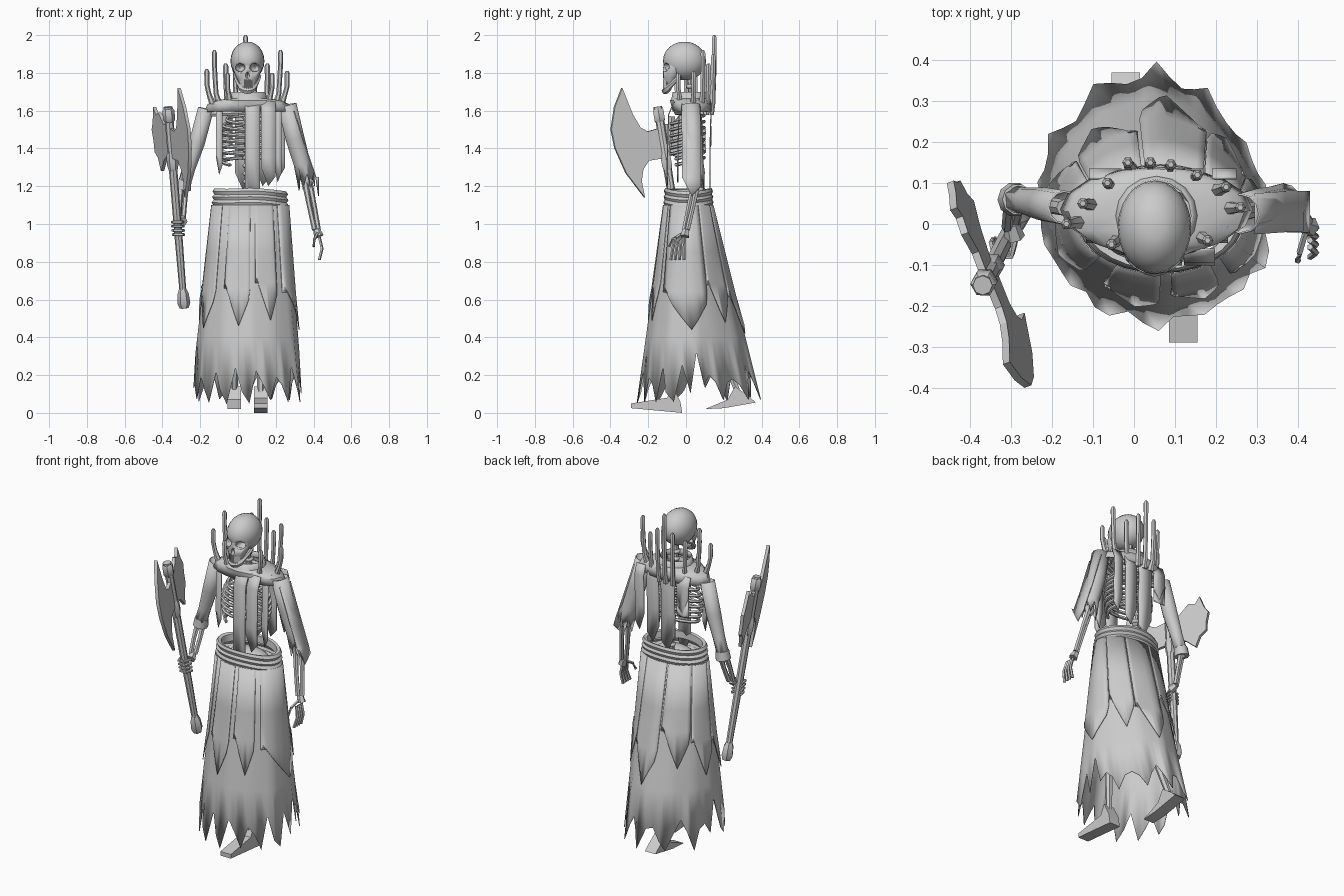
import bpy, bmesh, random
from math import sin, cos, pi
from mathutils import Vector as V

random.seed(4)
if "Cube" in bpy.data.objects:
    bpy.data.objects.remove(bpy.data.objects["Cube"])

grey = bpy.data.materials.new("pale_grey")
grey.use_nodes = True
grey.diffuse_color = (0.6, 0.6, 0.6, 1)
grey.node_tree.nodes["Principled BSDF"].inputs["Base Color"].default_value = grey.diffuse_color


def build(name, verts, faces, thick=0, angle=0.7):
    me = bpy.data.meshes.new(name)
    me.from_pydata([tuple(v) for v in verts], [], faces)
    bm = bmesh.new()
    bm.from_mesh(me)
    bmesh.ops.recalc_face_normals(bm, faces=bm.faces)
    bm.to_mesh(me)
    bm.free()
    me.materials.append(grey)
    ob = bpy.data.objects.new(name, me)
    bpy.context.collection.objects.link(ob)
    if thick:
        ob.modifiers.new("cloth", "SOLIDIFY").thickness = thick
    bpy.ops.object.select_all(action="DESELECT")
    ob.select_set(True)
    bpy.context.view_layer.objects.active = ob
    bpy.ops.object.shade_smooth_by_angle(angle=angle)
    return ob


def loft(name, rings, closed=True, caps=True, thick=0):
    """Skin between rings with equal numbers of points."""
    n, m = len(rings[0]), len(rings)
    faces = []
    for i in range(m - 1):
        a, b = i * n, (i + 1) * n
        for j in range(n if closed else n - 1):
            k = (j + 1) % n
            faces.append((a + j, a + k, b + k, b + j))
    if caps and closed:
        faces += [tuple(range(n)), tuple(range((m - 1) * n, m * n))]
    return build(name, [p for r in rings for p in r], faces, thick)


def ellipse(cx, cy, z, rx, ry, n=20):
    return [V((cx + rx * cos(2 * pi * i / n), cy + ry * sin(2 * pi * i / n), z)) for i in range(n)]


def sweep(pts, radii, sides=6):
    pts, rings = [V(p) for p in pts], []
    for i, p in enumerate(pts):
        t = (pts[min(i + 1, len(pts) - 1)] - pts[max(i - 1, 0)]).normalized()
        up = V((0, 1, 0.1)) if abs(t.z) > 0.75 else V((0, 0, 1))
        u = t.cross(up).normalized()
        w = t.cross(u)
        r = radii[i] if isinstance(radii, (list, tuple)) else radii
        rings.append([p + r * (u * cos(2 * pi * k / sides) + w * sin(2 * pi * k / sides)) for k in range(sides)])
    return rings


def tube(name, pts, radii, sides=6):
    return loft(name, sweep(pts, radii, sides))


def prism(name, pts, offset):
    n, off = len(pts), V(offset) / 2
    verts = [V(p) - off for p in pts] + [V(p) + off for p in pts]
    faces = [tuple(range(n)), tuple(range(n, 2 * n))]
    faces += [(i, (i + 1) % n, n + (i + 1) % n, n + i) for i in range(n)]
    return build(name, verts, faces, angle=0.4)


def ball(name, c, r, seg=20):
    rings = [ellipse(c[0], c[1], c[2] + r[2] * cos(pi * i / 12), r[0] * sin(pi * i / 12),
                     r[1] * sin(pi * i / 12), seg) for i in range(12) if i]
    return loft(name, rings)


def ribbon(name, pts, width, side=(1, 0, 0)):
    """Hanging cloth with a torn point at its end."""
    s = V(side) * width / 2
    rings = [[V(p) - s, V(p), V(p) + s] for p in pts]
    rings[-1][0].z += 0.1
    rings[-1][2].z += 0.05
    return loft(name, rings, closed=False, thick=0.006)


# Skirt: an oval waist widening to an uneven hem that trails at the back
hem_outline = [(.345, .07), (.275, .2), (.18, .335), (.055, .4), (-.1, .345), (-.21, .22),
               (-.255, .07), (-.21, -.09), (-.1, -.21), (.06, -.26), (.21, -.21), (.325, -.11)]


def skirt_point(a, z, out=0):
    t = (1.1 - z) / 1.04
    f = (a / (2 * pi) * 12) % 12
    i = int(f)
    low = V(hem_outline[i]).lerp(V(hem_outline[(i + 1) % 12]), f - i)
    top = V((0.065 + 0.2 * cos(a), 0.012 + 0.127 * sin(a)))
    p = top.lerp(low, t) + V((cos(a), sin(a))) * out
    return V((p.x, p.y, z))


N = 48
angles = [2 * pi * i / N for i in range(N)]
hem = []
for i in range(N):
    back = i < N // 2
    up = (0, 0.7, 1, 0.5)[i % 4] if back else (0, 1, 0.4)[i % 3]
    hem.append(0.045 + random.uniform(0, 0.03) + up * random.uniform(0.12, 0.2))
for i in (0, N // 2):
    hem[i] = 0.32
rows = [[skirt_point(a, z) for a in angles] for z in (1.1, 0.85, 0.6, 0.4)]
rows.append([skirt_point(a, z) for a, z in zip(angles, hem)])
loft("skirt", rows, caps=False, thick=0.004)

# Loose overskirt panels lying close on the skirt
for i, (c, w, tip) in enumerate([(-1.85, 0.28, 0.46), (-1.2, 0.25, 0.49), (-0.2, 0.6, 0.44), (0.72, 0.3, 0.48),
                                 (1.4, 0.36, 0.42), (2.15, 0.35, 0.53), (2.85, 0.32, 0.47), (3.55, 0.36, 0.45)]):
    panel = [[skirt_point(c + w * k / 4, z, 0.007) for k in range(-4, 5)] for z in (1.1, 0.85, tip + 0.2)]
    panel.append([skirt_point(c + w * k / 4 * 0.9, tip + 0.045 * abs(k - 1), 0.012) for k in range(-4, 5)])
    loft("overskirt_panel_%d" % i, panel, closed=False, thick=0.004)

# Rolled belt, slightly askew
belt = [ellipse(0.065, 0.013, z, r, r * 0.65, 28) for z, r in (
    (1.095, 0.195), (1.11, 0.205), (1.125, 0.193), (1.14, 0.203), (1.153, 0.19), (1.17, 0.2), (1.185, 0.19),
    (1.18, 0.17), (1.14, 0.165))]
for ring in belt:
    for p in ring:
        p.z += 0.006 * sin(14 * p.x) - 0.05 * (p.x - 0.06)
loft("belt", belt, caps=False)
ball("pelvis", (0.06, 0.02, 1.1), (0.13, 0.08, 0.06))

# Legs and feet
tube("left_leg", [(0.12, 0, 1.1), (0.12, -0.07, 0.6), (0.12, -0.07, 0.1)], [0.025, 0.023, 0.018])
tube("right_leg", [(0, 0.02, 1.1), (-0.01, 0.08, 0.6), (-0.02, 0.27, 0.12)], [0.025, 0.023, 0.018])
for name, x, side in (
        ("left_foot", 0.12, [(-.29, .025), (-.02, 0), (-.03, .06), (-.07, .14), (-.1, .08), (-.29, .05)]),
        ("right_foot", -0.02, [(.1, .02), (.2, .025), (.37, .055), (.33, .09), (.26, .14), (.22, .07)])):
    prism(name, [(x, y, z) for y, z in side], (0.07, 0, 0))

# Spine, ribs and breastbone
tube("spine", [(0.05, 0.06, 1.1), (0.05, 0.075, 1.3), (0.05, 0.07, 1.5), (0.05, 0.03, 1.65), (0.05, 0.02, 1.8)], 0.016, 8)
for i in range(15):
    z = 1.14 + i * 0.042
    ball("vertebra_%d" % i, (0.05, 0.07 - max(0, z - 1.5) * 0.2, z), (0.026, 0.026, 0.015), 8)
tube("breastbone", [(0.05, -0.075, 1.57), (0.05, -0.09, 1.38)], [0.02, 0.012])
for i in range(8):
    w, reach = 0.15 - 0.0025 * (i - 4) ** 2, 1 if i < 6 else 0.75
    for s in (-1, 1):
        pts = []
        for k in range(11):
            a = pi * reach * k / 10
            pts.append((0.05 + s * w * sin(a), 0.008 + 0.088 * cos(a), 1.575 - i * 0.032 - 0.045 * (1 - cos(a)) / 2))
        tube("rib_%d_%s" % (i, "left" if s > 0 else "right"), pts, 0.0095, 5)

# Shoulder mantle and collar
loft("mantle", [ellipse(0.055, y, z, rx, ry, 16) for y, z, rx, ry in (
    (0.02, 1.7, 0.09, 0.09), (0.02, 1.665, 0.1, 0.097), (0.025, 1.655, 0.17, 0.11),
    (0.03, 1.635, 0.215, 0.11), (0.035, 1.595, 0.235, 0.105))], caps=False, thick=0.006)

# Hanging cloth on chest and back
for i, (x, w, end) in enumerate([(0.077, 0.08, 1.07), (0.16, 0.075, 1.2), (-0.1, 0.035, 1.26), (0.21, 0.04, 1.22)]):
    y = -0.095 if i < 2 else -0.04
    ribbon("chest_cloth_%d" % i, [(x, y + 0.03, 1.65), (x, y, 1.58), (x, y - 0.007, 1.35), (x, y - 0.007, end)], w)
for i, (x, w, end) in enumerate([(0.03, 0.09, 1.17), (0.13, 0.08, 1.2), (0.22, 0.06, 1.25), (-0.07, 0.08, 1.42)]):
    ribbon("back_cloth_%d" % i, [(x, 0.115, 1.64), (x, 0.135, 1.58), (x, 0.13, 1.4), (x, 0.13, end)], w)

# Spikes around the shoulders
for i, (x, y, top) in enumerate([(-.165, 0, 1.82), (-.125, .05, 1.92), (-.065, .1, 1.85), (-.015, .15, 1.9),
                                 (.04, .15, 2), (.09, .145, 1.9), (.155, .12, 1.85), (.225, .09, 1.92),
                                 (.26, .04, 1.81), (-.055, -.05, 1.8), (.18, -.04, 1.8)]):
    p, c = V((x, y, 0)), V((0.05, 0.03, 0))
    base, mid = c.lerp(p, 0.85), c.lerp(p, 0.95)
    low = 1.58 if y > 0.09 else 1.63
    tube("spike_%d" % i, [base + V((0, 0, low)), mid + V((0, 0, low + 0.06)), p + V((0, 0, top - 0.08)),
                          p + V((0, 0, top - 0.014)), p + V((0, 0, top))], [0.018, 0.013, 0.013, 0.014, 0.007])

# Skull with cut sockets, teeth and jaw
skull = ball("skull", (0.05, -0.008, 1.863), (0.09, 0.114, 0.103), 24)
face = loft("face", [ellipse(0.05, y, z, rx, ry, 16) for y, z, rx, ry in (
    (-0.085, 1.745, 0.042, 0.03), (-0.08, 1.775, 0.058, 0.042), (-0.065, 1.82, 0.076, 0.058), (-0.06, 1.88, 0.06, 0.05))])
holes = [ball("socket_cutter", (0.05 + s * 0.04, -0.115, 1.828), (0.027, 0.06, 0.022), 12) for s in (-1, 1)]
holes.append(ball("nose_cutter", (0.05, -0.125, 1.785), (0.011, 0.025, 0.017), 8))
for ob in (skull, face):
    bpy.context.view_layer.objects.active = ob
    for h in holes:
        cut = ob.modifiers.new("cut", "BOOLEAN")
        cut.operation, cut.object, cut.solver = "DIFFERENCE", h, "EXACT"
        bpy.ops.object.modifier_apply(modifier=cut.name)
for h in holes:
    bpy.data.objects.remove(h)
tube("jaw", [(0.05 + 0.062 * cos(a) * (1 - 0.2 * sin(a)), -0.03 - 0.08 * sin(a), 1.785 - 0.08 * sin(a)) for a in
             [pi * k / 10 for k in range(11)]], [0.012] * 3 + [0.019] * 5 + [0.012] * 3)
for k in range(8):
    a = pi * (0.22 + 0.08 * k)
    x, y = 0.05 + 0.042 * cos(a), -0.08 - 0.036 * sin(a)
    tube("tooth_%d" % k, [(x, y, 1.715), (x, y, 1.765)], 0.007, 4)


# Arms: sleeve, paired forearm bones and a hand
def arm(side, shoulder, elbow, wrist, fingers, r_top, r_hem, tear):
    sh, el, wr = V(shoulder), V(elbow), V(wrist)
    tube(side + "_upper_arm", [sh, el], 0.02, 8)
    tube(side + "_collarbone", [(0.05, -0.05, 1.59), sh], 0.014)
    ball(side + "_elbow", el, (0.028, 0.028, 0.035), 10)
    for k in (-1, 1):
        d = V((0.012 * k, 0.01 * k, 0))
        tube(side + "_forearm_%d" % k, [el + d, el.lerp(wr, 0.5) + d * 1.1, wr + d * 0.8], [0.017, 0.013, 0.014])
    rings = sweep([sh + V((0, 0, 0.03)), sh.lerp(el, 0.4), sh.lerp(el, 0.75), el], [r_top, r_top, r_hem, r_hem], 12)
    for i, p in enumerate(rings[-1]):
        p.z += tear * (i % 2) - tear * 0.5
    loft(side + "_sleeve", rings, caps=False, thick=0.005)
    tube(side + "_palm", [wr, wr.lerp(V(fingers[0][0]), 0.9)], [0.018, 0.026])
    for i, path in enumerate(fingers):
        tube("%s_finger_%d" % (side, i), path, 0.008, 5)


arm("left", (0.26, 0.025, 1.6), (0.365, 0.055, 1.23), (0.415, 0, 0.97),
    [[(0.43, y * 0.8, 0.93), (0.445, y, 0.87), (0.43, y * 1.15, 0.81)] for y in (-0.01, -0.03, -0.05, -0.07)]
    + [[(0.42, -0.02, 0.95), (0.405, -0.07, 0.92), (0.4, -0.09, 0.88)]], 0.05, 0.045, 0.08)
ribbon("left_sleeve_tail", [(0.3, 0.025, 1.6), (0.37, 0.03, 1.38), (0.415, 0.03, 1.25), (0.43, 0.03, 1.15)], 0.1, (0, 1, 0))

# Axe shaft line; the right hand closes around it
foot_end, head_end = V((-0.285, 0.02, 0.56)), V((-0.37, -0.15, 1.62))


def shaft(z):
    return foot_end.lerp(head_end, (z - 0.56) / 1.06)


arm("right", (-0.17, 0.04, 1.58), (-0.29, 0.06, 1.2), (-0.3, 0, 1.03),
    [[shaft(z) + V((0.03, 0.015, 0)), shaft(z) + V((0.02, -0.028, 0)), shaft(z) + V((-0.02, -0.028, 0)),
      shaft(z) + V((-0.028, 0.01, 0))] for z in (1.01, 0.988, 0.966, 0.944)], 0.042, 0.034, 0.02)
tube("right_cuff", [(-0.284, 0.06, 1.23), (-0.292, 0.06, 1.18)], [0.038, 0.042], 10)
tube("axe_shaft", [shaft(z) for z in (0.64, 0.9, 1.2, 1.62)], [0.018, 0.021, 0.022, 0.024], 8)
tube("axe_pommel", [shaft(z) for z in (0.555, 0.58, 0.63, 0.66)], [0.024, 0.034, 0.03, 0.018], 6)
tube("axe_cap", [shaft(z) for z in (1.54, 1.55, 1.6, 1.61)], [0.024, 0.032, 0.032, 0.024], 6)
tube("axe_collar", [shaft(z) for z in (1.28, 1.31, 1.36, 1.39)], [0.022, 0.03, 0.03, 0.022], 6)
along = V((0.355, -0.935, 0))
crescent = [(0, 1.51), (.08, 1.49), (.118, 1.51), (.15, 1.58), (.186, 1.72), (.245, 1.62), (.285, 1.5), (.28, 1.4),
            (.24, 1.27), (.157, 1.14), (.16, 1.23), (.14, 1.29), (.1, 1.335), (0, 1.35)]
jagged = [(0, 1.53), (-.07, 1.53), (-.13, 1.59), (-.17, 1.575), (-.2, 1.62), (-.225, 1.54), (-.25, 1.5),
          (-.235, 1.44), (-.23, 1.38), (-.19, 1.35), (-.16, 1.28), (-.1, 1.34), (0, 1.38)]
for name, outline in (("axe_front_blade", crescent), ("axe_back_blade", jagged)):
    prism(name, [shaft(z) + along * u for u, z in outline], V((0.935, 0.355, 0)) * 0.018)
